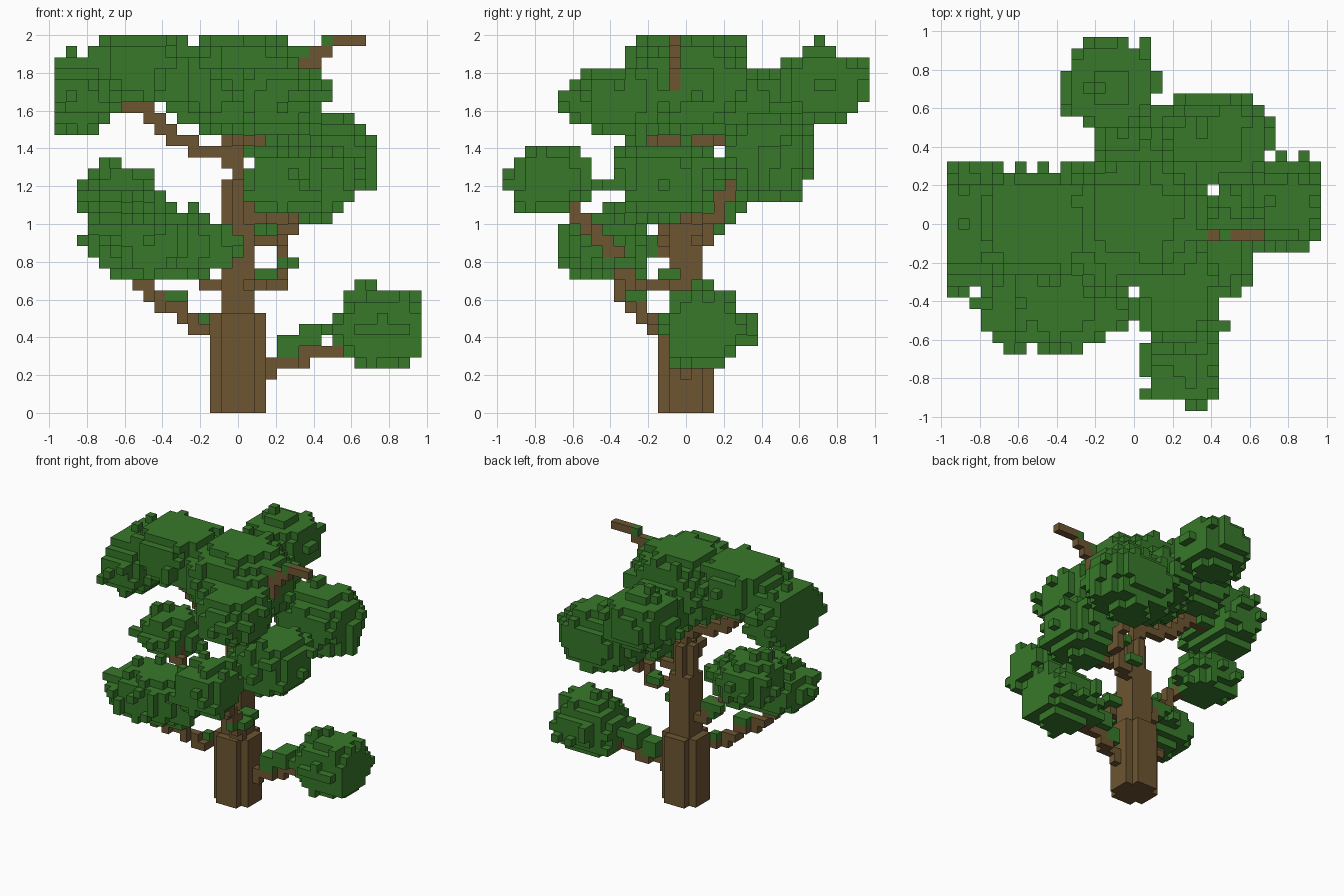
import bpy, bmesh, random
from math import floor
from mathutils import Vector

random.seed(4)
if "Cube" in bpy.data.objects:
    bpy.data.objects.remove(bpy.data.objects["Cube"], do_unlink=True)

V = 2 / 34                      # block size
SIDES = [Vector(s) for s in ((1, 0, 0), (-1, 0, 0), (0, 1, 0), (0, -1, 0), (0, 0, 1), (0, 0, -1))]
taken = {}                      # block -> part name


def material(name, rgb):
    m = bpy.data.materials.new(name)
    m.use_nodes = True
    m.diffuse_color = (*rgb, 1)
    m.node_tree.nodes["Principled BSDF"].inputs["Base Color"].default_value = (*rgb, 1)
    return m


bark = material("bark_brown", (0.155, 0.093, 0.032))
leaf = material("leaf_green", (0.039, 0.188, 0.023))


def cell(x, y, z):
    return (round(x / V), round(y / V), floor(z / V))


def claim(c, part):
    if abs(c[0]) <= 16 and abs(c[1]) <= 16 and 0 <= c[2] <= 33:
        taken.setdefault(c, part)


def step(c, d):
    return tuple(int(a + b) for a, b in zip(c, d))


def column(part, half, z0, z1, cut_corners):
    for i in range(-half, half + 1):
        for j in range(-half, half + 1):
            if not (cut_corners and abs(i) == half and abs(j) == half):
                for k in range(z0, z1):
                    claim((i, j, k), part)


def branch(part, *points):
    pts = [Vector(p) for p in points]
    for a, b in zip(pts, pts[1:]):
        for t in range(41):
            claim(cell(*a.lerp(b, t / 40)), part)


def foliage(part, centre, radius, bumps=0.1):
    c, solid = cell(*centre), set()
    n = [int(r / V) + 2 for r in radius]
    for i in range(-n[0], n[0] + 1):
        for j in range(-n[1], n[1] + 1):
            for k in range(-n[2], n[2] + 1):
                p = step(c, (i, j, k))
                w = Vector((p[0] * V, p[1] * V, (p[2] + 0.5) * V)) - Vector(centre)
                if sum(abs(w[q] / radius[q]) ** 2.4 for q in range(3)) <= 1:
                    solid.add(p)
    # stray blocks growing out of the sides and top
    extra = [step(p, d) for p in sorted(solid) for d in SIDES[:5]
             if step(p, d) not in solid and random.random() < bumps]
    for p in sorted(solid) + extra:
        claim(p, part)


def build(part, mat):
    bm, corners = bmesh.new(), {}

    def vert(p):
        key = tuple(round(2 * q) for q in p)
        if key not in corners:
            corners[key] = bm.verts.new((p[0] * V, p[1] * V, (p[2] + 0.5) * V))
        return corners[key]

    for c in [c for c, owner in taken.items() if owner == part]:
        for d in SIDES:
            if step(c, d) in taken:
                continue
            u = Vector((d.y, d.z, d.x))
            w = d.cross(u)
            mid = Vector(c) + d / 2
            bm.faces.new([vert(mid + (u * a + w * b) / 2)
                          for a, b in ((-1, -1), (1, -1), (1, 1), (-1, 1))])
    mesh = bpy.data.meshes.new(part)
    bm.to_mesh(mesh)
    bm.free()
    mesh.materials.append(mat)
    bpy.context.collection.objects.link(bpy.data.objects.new(part, mesh))


# Trunk, narrowing in stages
column("trunk", 2, 0, 9, True)
column("trunk", 1, 9, 17, False)
column("trunk", 1, 17, 21, True)
column("trunk", 0, 21, 25, False)

# Branches
branch("low_left_branch", (.15, 0, .21), (.19, 0, .27), (.3, .03, .27), (.36, .05, .32), (.6, .1, .33))
branch("low_right_branch", (-.15, -.1, .44), (-.24, -.18, .48), (-.36, -.25, .56), (-.47, -.32, .63), (-.5, -.35, .68), (-.52, -.38, .75))
branch("front_branch", (.06, -.06, .68), (.2, -.3, .68), (.24, -.38, .85), (.27, -.58, 1.03), (.26, -.65, 1.1))
branch("back_left_branch", (.06, .06, .92), (.24, .1, .94), (.27, .13, 1.03), (.29, .2, 1.13), (.32, .27, 1.2), (.35, .36, 1.22))
branch("mid_right_branch", (-.1, 0, .68), (-.14, 0, .68), (-.24, -.06, .8), (-.4, -.12, .95), (-.5, -.06, 1.08))
branch("mid_left_branch", (.06, 0, 1.03), (.25, -.05, 1.04))
branch("top_right_branch", (0, 0, 1.34), (-.1, 0, 1.38), (-.24, 0, 1.39), (-.3, 0, 1.45), (-.39, 0, 1.5), (-.47, 0, 1.57), (-.5, 0, 1.62), (-.66, 0, 1.62))
branch("top_front_branch", (0, 0, 1.44), (.03, -.15, 1.44), (.12, -.28, 1.44), (.2, -.34, 1.55))
branch("top_back_branch", (0, 0, 1.44), (-.03, .12, 1.45), (-.1, .4, 1.56), (-.12, .47, 1.63), (-.12, .55, 1.7))
branch("bare_twig", (.3, -.06, 1.66), (.35, -.06, 1.8), (.41, -.06, 1.86), (.47, -.06, 1.91))
branch("bare_twig", (.53, -.06, 1.97), (.65, -.06, 1.97))
barks = list(dict.fromkeys(taken.values()))

# Foliage clusters
foliage("crown_right_leaves", (-.85, -.02, 1.68), (.22, .3, .21))
foliage("crown_right_leaves", (-.51, 0, 1.84), (.27, .27, .22))
foliage("crown_centre_leaves", (0, .03, 1.74), (.37, .34, .26))
foliage("crown_front_leaves", (.23, -.36, 1.66), (.22, .26, .19))
foliage("crown_back_leaves", (-.12, .72, 1.73), (.24, .24, .19))
foliage("back_left_leaves", (.4, .44, 1.36), (.31, .24, .23))
foliage("back_centre_leaves", (0, .34, 1.61), (.23, .2, .15))
foliage("mid_left_leaves", (.37, -.11, 1.23), (.26, .25, .21))
foliage("front_leaves", (.25, -.72, 1.22), (.2, .22, .17))
foliage("mid_right_leaves", (-.61, .05, 1.14), (.21, .23, .14))
foliage("low_right_leaves", (-.41, -.4, .88), (.38, .24, .17))
foliage("low_left_leaves", (.76, .1, .44), (.25, .22, .2))

# Small sprigs sitting on the branches
foliage("sprigs", (.27, .03, .35), (.09, .09, .05), 0)
foliage("sprigs", (.39, .06, .41), (.07, .09, .06), 0)
foliage("sprigs", (-.32, -.24, .63), (.07, .07, .03), 0)
foliage("sprigs", (-.19, -.12, .5), (.04, .04, .03), 0)
foliage("sprigs", (-.23, -.02, .79), (.07, .07, .06), 0)
foliage("sprigs", (.15, -.1, .74), (.07, .07, .04), 0)
foliage("sprigs", (.25, -.34, .79), (.07, .08, .04), 0)
foliage("sprigs", (.17, .16, .97), (.06, .07, .05), 0)
claim(cell(.47, -.06, 1.97), "sprigs")

for name in dict.fromkeys(taken.values()):
    build(name, bark if name in barks else leaf)
